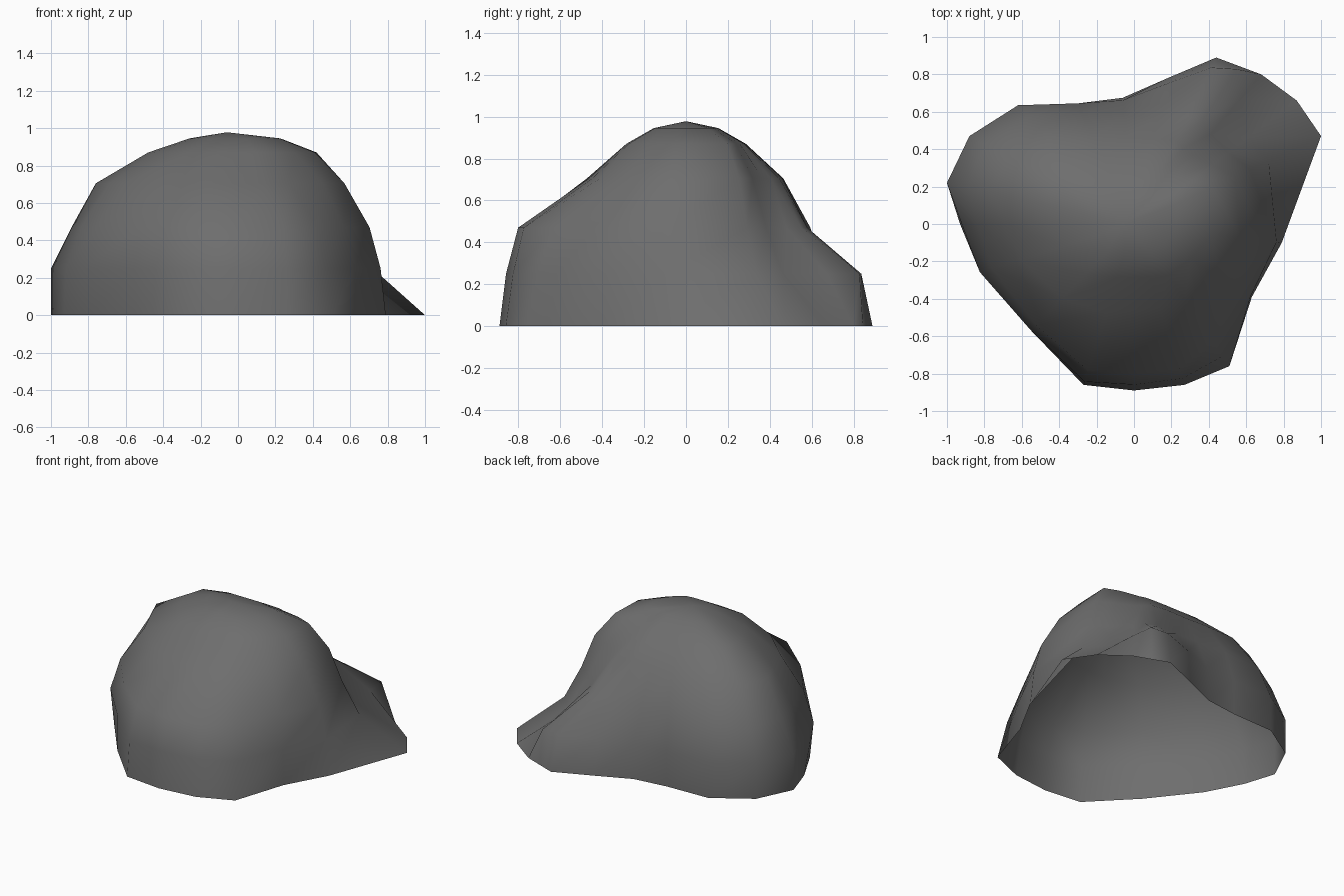
import bpy, bmesh

# Ground outline of the boulder, counter-clockwise
outline = [(1, .47), (.87, .66), (.68, .8), (.56, .845), (.44, .89), (.18, .78),
           (-.06, .675), (-.3, .645), (-.62, .635), (-.88, .47), (-1, .22), (-.93, 0),
           (-.8, -.25), (-.55, -.57), (-.27, -.86), (0, -.89), (.27, -.86),
           (.51, -.76), (.63, -.39), (.79, -.1)]

# How far each outline point is drawn in at each height
foot = [.72, .7, .84, .98, .94, .96, .98, 1, 1, 1, 1, .99, 1.03, 1, .98, .965, .96, .93, .99, .965]
waist = [.62, .58, .6, .65, .65, .74, .86, .92, .91, .91, .89, .9, .95, .95, .91, .9, .9, .83, .9, .89]
shoulder = [.54, .48, .46, .48, .5, .59, .68, .72, .72, .76, .76, .74, .76, .7, .55, .52, .52, .54, .72, .72]
crown = [.42, .36, .32, .31, .31, .36, .42, .44, .45, .5, .48, .48, .48, .47, .33, .32, .33, .36, .48, .52]
levels = [(0, [1] * len(outline)), (.25, foot), (.47, waist), (.705, shoulder),
          (.87, crown), (.945, [s * .54 for s in crown])]

# Boulder shell: stacked rings closed by a peak, open underneath
bm = bmesh.new()
rings = [[bm.verts.new((x * s, y * s, z)) for (x, y), s in zip(outline, scales)]
         for z, scales in levels]
n = len(outline)
for low, high in zip(rings, rings[1:]):
    for i in range(n):
        j = (i + 1) % n
        bm.faces.new((low[i], low[j], high[j], high[i]))
peak = bm.verts.new((-.06, 0, .978))
for i in range(n):
    bm.faces.new((rings[-1][i], rings[-1][(i + 1) % n], peak))
for face in bm.faces:
    face.smooth = True

mesh = bpy.data.meshes.new("boulder")
bm.to_mesh(mesh)
bm.free()

# Dark grey stone
stone = bpy.data.materials.new("dark_stone")
stone.diffuse_color = (.155, .155, .155, 1)
mesh.materials.append(stone)
bpy.context.collection.objects.link(bpy.data.objects.new("boulder", mesh))
